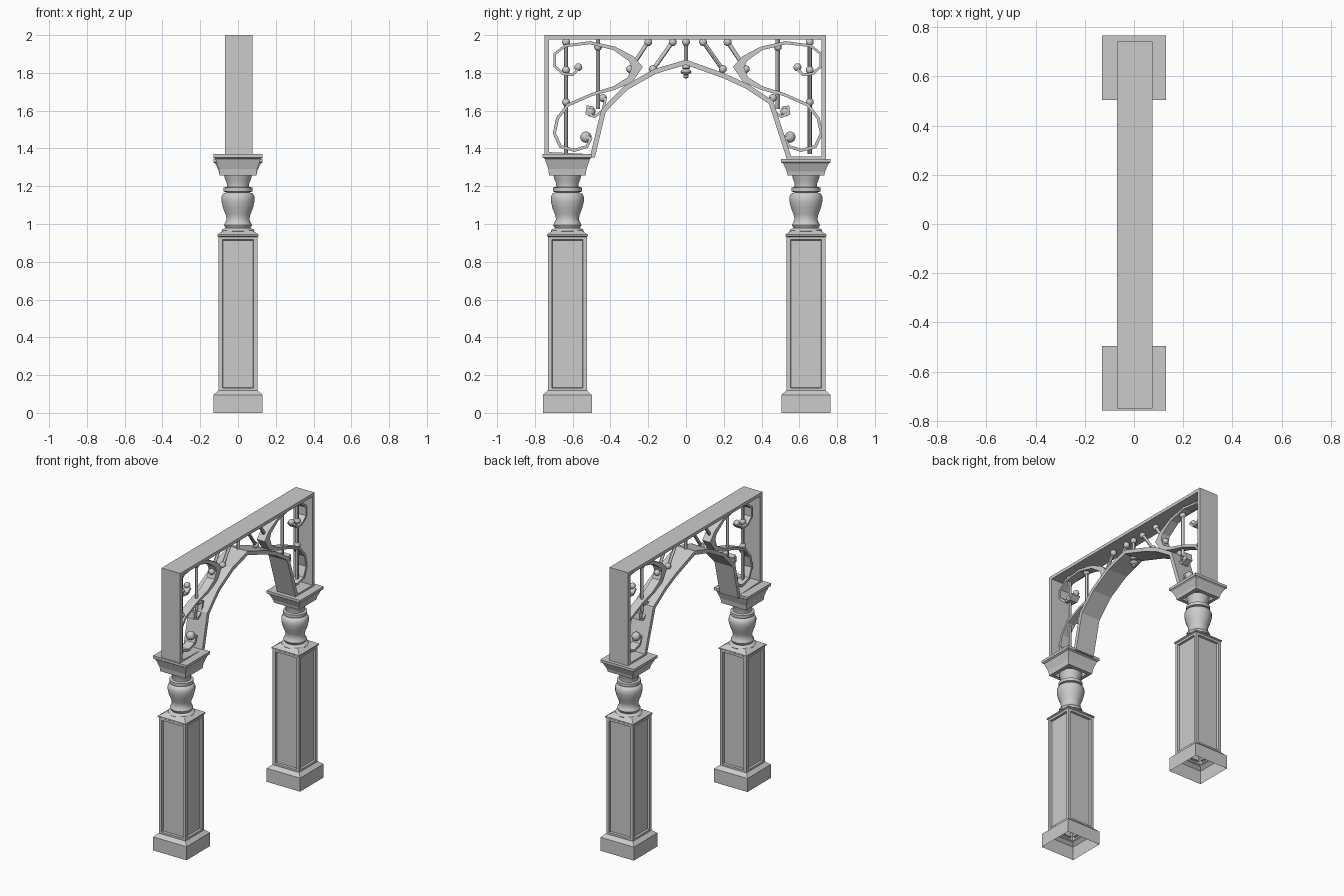
import bpy, bmesh, math
from mathutils import Vector

if "Cube" in bpy.data.objects:
    bpy.data.objects.remove(bpy.data.objects["Cube"])


def finish(bm, name, smooth=False):
    bmesh.ops.recalc_face_normals(bm, faces=bm.faces[:])
    me = bpy.data.meshes.new(name)
    bm.to_mesh(me)
    bm.free()
    ob = bpy.data.objects.new(name, me)
    bpy.context.collection.objects.link(ob)
    if smooth:
        bpy.context.view_layer.objects.active = ob
        ob.select_set(True)
        bpy.ops.object.shade_smooth_by_angle(angle=math.radians(45))
        ob.select_set(False)
    return ob


def lathe(name, y, profile, n=24, cap=False, smooth=True):
    """Turn (radius, z) points; n=4 gives a square section of that half width."""
    bm = bmesh.new()
    k = math.sqrt(2) if n == 4 else 1
    rings = []
    for r, z in profile:
        angs = [2 * math.pi * (i + 0.5) / n for i in range(n)]
        rings.append([bm.verts.new((r * k * math.cos(a), y + r * k * math.sin(a), z)) for a in angs])
    for a, b in zip(rings, rings[1:]):
        for i in range(n):
            j = (i + 1) % n
            bm.faces.new((a[i], a[j], b[j], b[i]))
    if cap:
        bm.faces.new(rings[-1])
    return bm if name is None else finish(bm, name, smooth)


def ribbon(name, pts, thick, width, smooth=False):
    """Sweep a flat strip along (y, z) points; thick is a number or a list."""
    bm = bmesh.new()
    p = [Vector(q) for q in pts]
    rings = []
    for i, c in enumerate(p):
        a = (c - p[i - 1]).normalized() if i else None
        b = (p[i + 1] - c).normalized() if i + 1 < len(p) else None
        t = ((a or b) + (b or a)).normalized()
        ref = a or b
        h = (thick[i] if isinstance(thick, list) else thick) / 2 / max(0.5, t.dot(ref))
        nrm = Vector((-t.y, t.x)) * h
        rings.append([bm.verts.new((XC + s * width / 2, c.x + o * nrm.x, c.y + o * nrm.y))
                      for s, o in ((-1, -1), (1, -1), (1, 1), (-1, 1))])
    for a, b in zip(rings, rings[1:]):
        for i in range(4):
            j = (i + 1) % 4
            bm.faces.new((a[i], a[j], b[j], b[i]))
    bm.faces.new(rings[0])
    bm.faces.new(rings[-1])
    return finish(bm, name, smooth)


def ball(name, y, z, r=0.021):
    bm = bmesh.new()
    bmesh.ops.create_uvsphere(bm, u_segments=12, v_segments=8, radius=r)
    bmesh.ops.translate(bm, verts=bm.verts[:], vec=(XC, y, z))
    finish(bm, name, True)


def rod(name, p, q, r=0.011):
    a, b = Vector((XC, *p)), Vector((XC, *q))
    bm = bmesh.new()
    bmesh.ops.create_cone(bm, cap_ends=True, segments=8, radius1=r, radius2=r, depth=(b - a).length)
    rot = (b - a).to_track_quat('Z', 'Y').to_matrix()
    bmesh.ops.rotate(bm, verts=bm.verts[:], matrix=rot)
    bmesh.ops.translate(bm, verts=bm.verts[:], vec=(a + b) / 2)
    finish(bm, name, True)


XC, W = 0.003, 0.145

# Columns: hollow base, panelled shaft, turned baluster, square capital
for side, y, top in (("left", -0.628, 1.37), ("right", 0.635, 1.345)):
    lathe(side + "_base", y, [(0.13, 0), (0.13, 0.095), (0.105, 0.118), (0.1, 0.118)], 4, smooth=False)
    bm = lathe(None, y, [(0.103, 0.11), (0.103, 0.938)], 4)
    bmesh.ops.recalc_face_normals(bm, faces=bm.faces[:])
    panels = bm.faces[:]
    bmesh.ops.inset_individual(bm, faces=panels, thickness=0.03, depth=0)
    bmesh.ops.inset_individual(bm, faces=panels, thickness=0.004, depth=-0.014)
    finish(bm, side + "_shaft")
    lathe(side + "_shaft_cap", y, [(0.1, 0.93), (0.109, 0.936), (0.109, 0.944), (0.075, 0.966)], 4,
          cap=True, smooth=False)
    lathe(side + "_baluster", y, [
        (0.083, 0.953), (0.088, 0.962), (0.083, 0.972), (0.066, 0.978), (0.07, 0.985), (0.075, 0.995),
        (0.068, 1.008), (0.061, 1.025), (0.066, 1.05), (0.08, 1.085), (0.088, 1.12), (0.088, 1.145),
        (0.08, 1.16), (0.062, 1.168), (0.077, 1.172), (0.077, 1.193), (0.06, 1.197), (0.06, 1.215),
        (0.07, 1.24), (0.075, 1.262)])
    d = top - 1.37
    lathe(side + "_capital", y, [(0.07, 1.257), (0.097, 1.257), (0.101, 1.29 + d / 2), (0.12, 1.345 + d),
                                 (0.131, 1.352 + d), (0.131, top)], 4, cap=True, smooth=False)

# Rectangular frame
ribbon("top_rail", [(-0.75, 1.989), (0.742, 1.989)], 0.022, W)
ribbon("left_stile", [(-0.738, 1.36), (-0.738, 1.99)], 0.024, W)
ribbon("right_stile", [(0.73, 1.34), (0.73, 1.99)], 0.024, W)
ribbon("left_sill", [(-0.75, 1.373), (-0.49, 1.36)], 0.018, W)
ribbon("right_sill", [(0.535, 1.348), (0.742, 1.348)], 0.018, W)

# Faceted arch
ribbon("arch", [(-0.495, 1.355), (-0.437, 1.6), (-0.32, 1.72), (-0.164, 1.808), (0, 1.856),
                (0.2, 1.785), (0.32, 1.73), (0.45, 1.645), (0.547, 1.345)], 0.026, W)

# Ornament paths
SCROLL = [(-.57, 1.82), (-.6, 1.79), (-.65, 1.795), (-.695, 1.835), (-.695, 1.9), (-.64, 1.943),
          (-.51, 1.96), (-.38, 1.93), (-.29, 1.875), (-.258, 1.83), (-.295, 1.765), (-.38, 1.72),
          (-.5, 1.685), (-.625, 1.63), (-.68, 1.56), (-.697, 1.48), (-.665, 1.41), (-.59, 1.39),
          (-.525, 1.41), (-.505, 1.45), (-.53, 1.47)]
THICK = [.014] * 6 + [.016, .02, .034, .05, .034, .02] + [.016] * 9
CURL = [(-.425, 1.67), (-.44, 1.6), (-.485, 1.568), (-.525, 1.585), (-.52, 1.62), (-.49, 1.615)]
BALLS = [(-.2, 1.963), (-.07, 1.963), (-.296, 1.82), (-.175, 1.82), (-.635, 1.963), (-.466, 1.937),
         (-.635, 1.815), (-.57, 1.83), (-.635, 1.645), (-.44, 1.667)]
RODS = [((-.635, 1.37), (-.635, 1.98)), ((-.466, 1.61), (-.466, 1.98)),
        ((-.306, 1.805), (-.19, 1.98)), ((-.18, 1.81), (-.06, 1.98))]

for side in ("left", "right"):
    def m(p):
        return p if side == "left" else (0.02 - p[0], p[1])
    ribbon(side + "_scroll", [m(p) for p in SCROLL], THICK, 0.06)
    ribbon(side + "_curl", [m(p) for p in CURL], 0.014, 0.05)
    for i, p in enumerate(BALLS):
        ball(f"{side}_bead_{i}", *m(p))
    ball(side + "_scroll_bead", *m((-.53, 1.46)), 0.03)
    ball(side + "_curl_bead", *m((-.505, 1.595)), 0.026)
    for i, (p, q) in enumerate(RODS):
        rod(f"{side}_spindle_{i}", m(p), m(q))

# Centre spindle and pendant
rod("centre_spindle", (0, 1.85), (0, 1.98))
ball("centre_bead", 0, 1.963)
lathe("pendant", 0, [(0.0, 1.77), (0.013, 1.775), (0.015, 1.785), (0.01, 1.79), (0.026, 1.797), (0.03, 1.805),
                     (0.026, 1.813), (0.012, 1.82), (0.022, 1.825), (0.022, 1.84), (0.012, 1.85)], 12)
